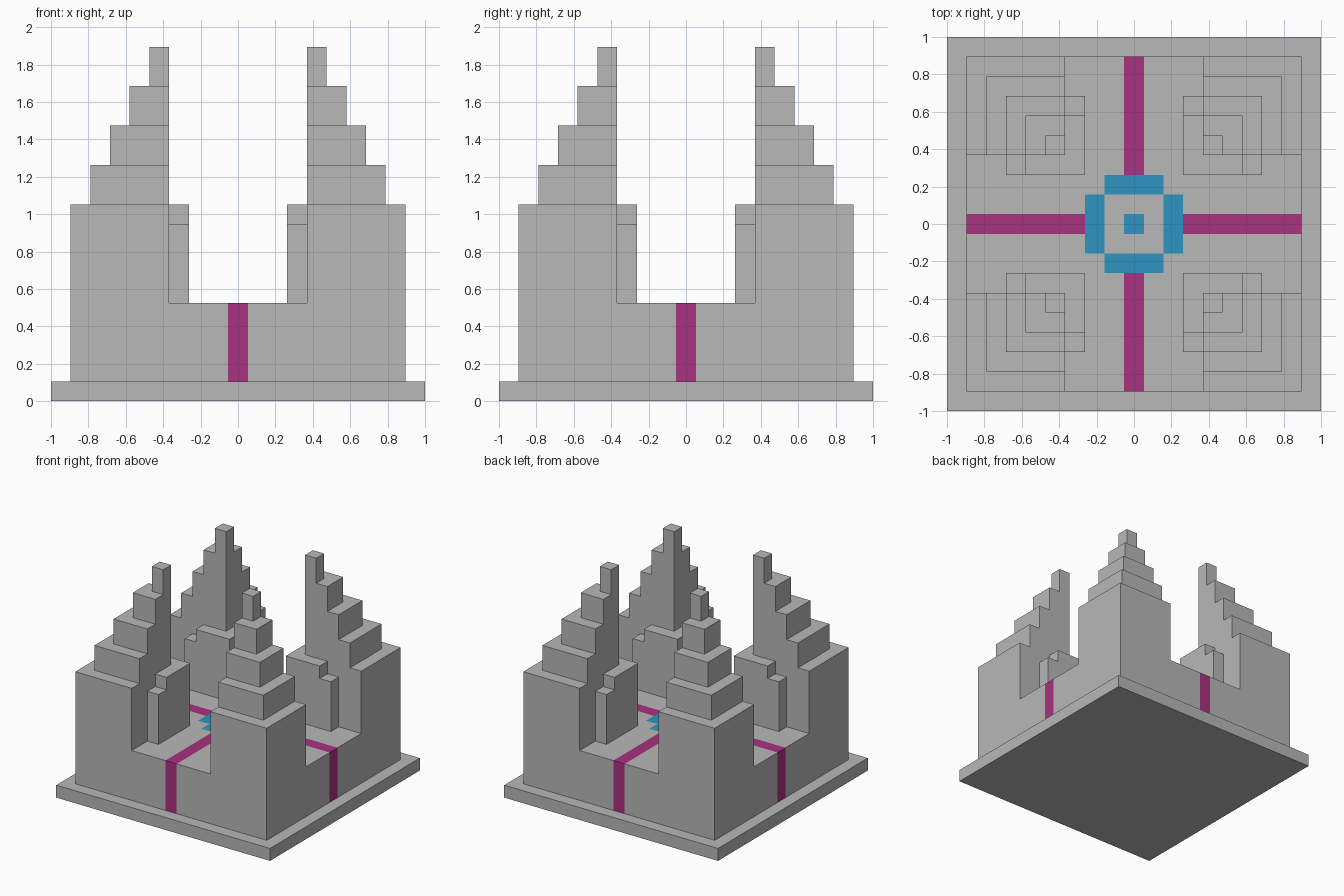
import bpy
import bmesh
from mathutils import Vector

cube = bpy.data.objects.get("Cube")
if cube:
    bpy.data.objects.remove(cube, do_unlink=True)

U = 2 / 19  # one block of the modelling grid


def material(name, rgb):
    m = bpy.data.materials.new(name)
    m.use_nodes = True
    m.diffuse_color = (*rgb, 1)
    bsdf = next(n for n in m.node_tree.nodes if n.type == "BSDF_PRINCIPLED")
    bsdf.inputs["Base Color"].default_value = (*rgb, 1)
    bsdf.inputs["Roughness"].default_value = 0.9
    return m


STONE = material("stone grey", (0.48, 0.48, 0.48))
MAGENTA = material("magenta", (0.397, 0.032, 0.212))
BLUE = material("blue", (0.030, 0.292, 0.533))


def add_prism(bm, outline, z0, z1):
    """Extrude a counter-clockwise outline from z0 to z1, in blocks."""
    face = bm.faces.new([bm.verts.new((x, y, z0)) for x, y in outline])
    top = bmesh.ops.extrude_face_region(bm, geom=[face], use_keep_orig=True)
    moved = [v for v in top["geom"] if isinstance(v, bmesh.types.BMVert)]
    bmesh.ops.translate(bm, verts=moved, vec=(0, 0, z1 - z0))


def rect(x0, x1, y0, y1):
    return [(x0, y0), (x1, y0), (x1, y1), (x0, y1)]


def finish(bm, name, materials=(STONE,), mirror=False):
    bmesh.ops.recalc_face_normals(bm, faces=bm.faces)
    bmesh.ops.scale(bm, verts=bm.verts, vec=(U, U, U))
    mesh = bpy.data.meshes.new(name)
    bm.to_mesh(mesh)
    bm.free()
    for m in materials:
        mesh.materials.append(m)
    ob = bpy.data.objects.new(name, mesh)
    bpy.context.collection.objects.link(ob)
    if mirror:  # repeat in all four corners
        mod = ob.modifiers.new("four corners", "MIRROR")
        mod.use_axis = (True, True, False)
        mod.use_mirror_merge = False
    return ob


# Ground plate
bm = bmesh.new()
add_prism(bm, rect(-9.5, 9.5, -9.5, 9.5), 0, 1)
finish(bm, "base_plate")

# Platform, cut along the block lines of its painted floor
bm = bmesh.new()
add_prism(bm, rect(-8.5, 8.5, -8.5, 8.5), 1, 5)
bmesh.ops.recalc_face_normals(bm, faces=bm.faces)
for axis in (Vector((1, 0, 0)), Vector((0, 1, 0))):
    for d in (-2.5, -1.5, -0.5, 0.5, 1.5, 2.5):
        bmesh.ops.bisect_plane(bm, geom=bm.verts[:] + bm.edges[:] + bm.faces[:],
                               plane_co=axis * d, plane_no=axis)
for f in bm.faces:
    c = f.calc_center_median()
    near, far = sorted((abs(c.x), abs(c.y)))
    if f.normal.z < -0.5:
        continue
    if near < 0.5 and far > 2.5:        # stripes across the floor and down the walls
        f.material_index = 1
    elif far < 0.5 or (near < 1.5 < far < 2.5):  # central square and its ring
        f.material_index = 2
finish(bm, "platform", (STONE, MAGENTA, BLUE))

# Stepped corner towers, each tier one block narrower on the outer sides
tiers = [(8.5, 5, 10), (7.5, 10, 12), (6.5, 12, 14), (5.5, 14, 16), (4.5, 16, 18)]
for i, (outer, z0, z1) in enumerate(tiers, 1):
    bm = bmesh.new()
    add_prism(bm, rect(3.5, outer, 3.5, outer), z0, z1)
    finish(bm, f"tower_tier_{i}", mirror=True)

# L-shaped walls wrapping the inner corner of each tower
bm = bmesh.new()
add_prism(bm, [(2.5, 2.5), (5.5, 2.5), (5.5, 3.5), (3.5, 3.5), (3.5, 5.5), (2.5, 5.5)], 5, 10)
finish(bm, "inner_wall", mirror=True)

# Lower ends of those walls
bm = bmesh.new()
add_prism(bm, rect(5.5, 6.5, 2.5, 3.5), 5, 9)
add_prism(bm, rect(2.5, 3.5, 5.5, 6.5), 5, 9)
finish(bm, "inner_wall_ends", mirror=True)
